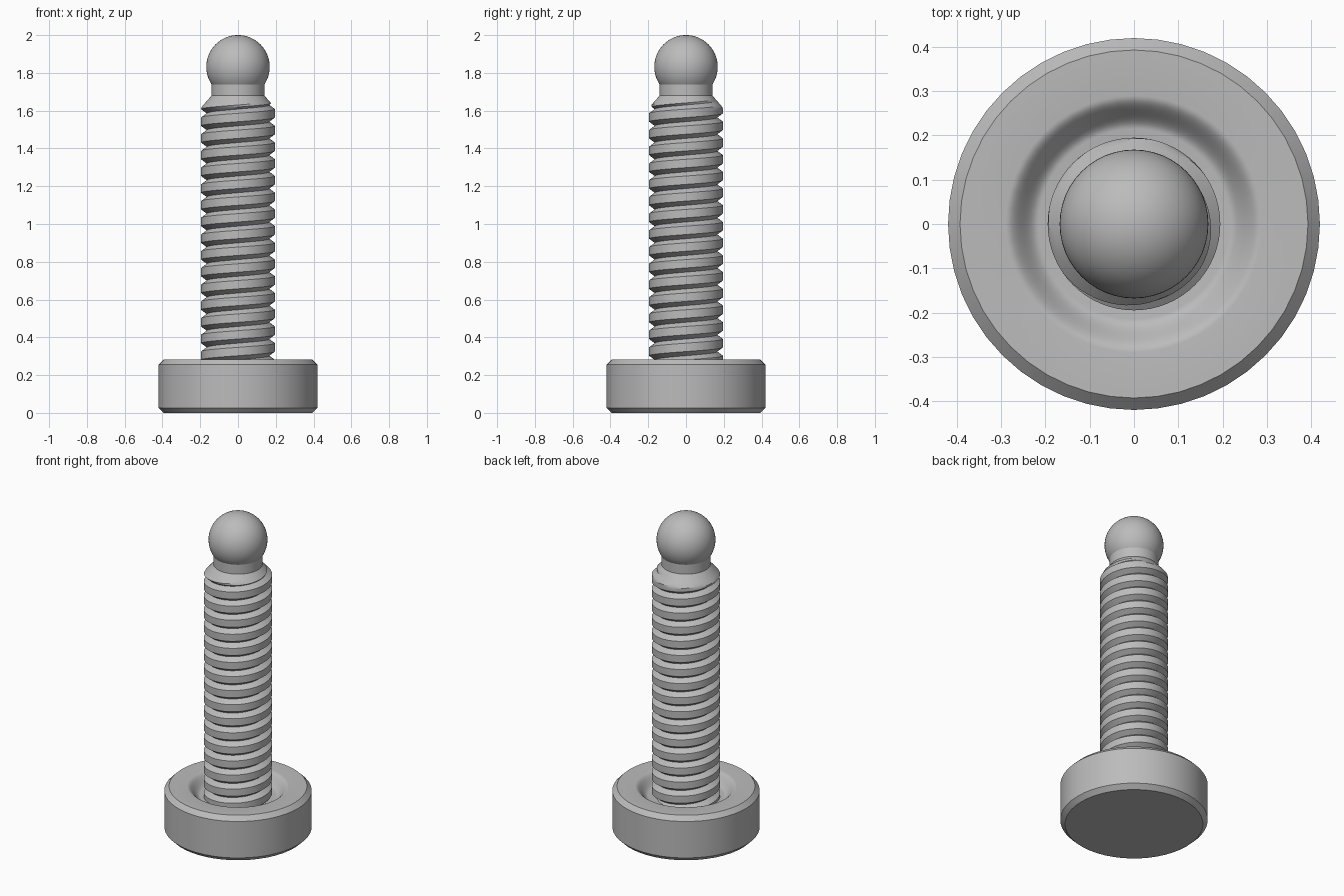
import bpy, bmesh
from math import sin, cos, pi, radians, floor

old = bpy.data.objects.get("Cube")
if old:
    bpy.data.objects.remove(old, do_unlink=True)

# One plain grey for the whole part
GREY = (0.5, 0.5, 0.5, 1.0)
steel = bpy.data.materials.new("grey steel")
steel.use_nodes = True
steel.diffuse_color = GREY
steel.node_tree.nodes["Principled BSDF"].inputs["Base Color"].default_value = GREY


def finish(bm, name, angle=30):
    bmesh.ops.remove_doubles(bm, verts=bm.verts, dist=0.0002)
    bmesh.ops.dissolve_degenerate(bm, edges=bm.edges, dist=0.0002)
    bmesh.ops.recalc_face_normals(bm, faces=bm.faces)
    mesh = bpy.data.meshes.new(name)
    bm.to_mesh(mesh)
    bm.free()
    mesh.materials.append(steel)
    obj = bpy.data.objects.new(name, mesh)
    bpy.context.collection.objects.link(obj)
    bpy.ops.object.select_all(action="DESELECT")
    obj.select_set(True)
    bpy.context.view_layer.objects.active = obj
    bpy.ops.object.shade_smooth_by_angle(angle=radians(angle))
    return obj


def lathe(name, profile, steps):
    """Spin a radius/height profile around the z axis."""
    bm = bmesh.new()
    verts = [bm.verts.new((r, 0, z)) for r, z in profile]
    edges = [bm.edges.new(pair) for pair in zip(verts, verts[1:])]
    bmesh.ops.spin(bm, geom=verts + edges, cent=(0, 0, 0), axis=(0, 0, 1),
                   angle=2 * pi, steps=steps, use_merge=False)
    return finish(bm, name)


# Foot: chamfered disc with a rounded recess around the shaft
TOP, FLOOR = 0.283, 0.223
FOOT_R, CHAMFER = 0.42, 0.027
foot = [(0, 0), (FOOT_R - CHAMFER, 0), (FOOT_R, CHAMFER),
        (FOOT_R, TOP - CHAMFER), (FOOT_R - CHAMFER, TOP)]
for i in range(13):
    t = i / 12
    foot.append((0.29 - 0.075 * t, FLOOR + (TOP - FLOOR) * (1 + cos(pi * t)) / 2))
foot.append((0, FLOOR))
lathe("foot_disc", foot, 48)

# Threaded shaft: right-hand helix, clipped by a cone at the top
PITCH, CREST, ROOT = 0.0885, 0.195, 0.165
Z_LOW, Z_HIGH = FLOOR - 0.01, 1.68
CREST_Z = 1.586
SIDES, ROWS = 64, 8


def thread_radius(phase, z):
    d = abs(phase - floor(phase + 0.5))
    r = CREST - (CREST - ROOT) * max(0.0, (d - 0.25) / 0.25)
    return min(r, 0.14 + (Z_HIGH - z) * 0.87)


bm = bmesh.new()
start = floor((Z_LOW - CREST_Z) / PITCH) - 1
count = (floor((Z_HIGH - Z_LOW) / PITCH) + 4) * ROWS
grid = []
for s in range(SIDES + 1):
    a = 2 * pi * s / SIDES
    column = []
    for k in range(count + 1):
        z = CREST_Z + PITCH * (start + k / ROWS + s / SIDES)
        z = min(max(z, Z_LOW), Z_HIGH)
        phase = (z - CREST_Z) / PITCH - s / SIDES
        r = thread_radius(phase, z)
        column.append(bm.verts.new((r * cos(a), r * sin(a), z)))
    grid.append(column)
for left, right in zip(grid, grid[1:]):
    for k in range(count):
        bm.faces.new((left[k], right[k], right[k + 1], left[k + 1]))
finish(bm, "threaded_shaft", 25)

# Neck and ball tip
BALL_R, NECK_R = 0.168, 0.14
BALL_Z = 2 - BALL_R
lathe("neck", [(0, 1.67), (NECK_R, 1.67), (NECK_R, 1.76), (0, 1.76)], 48)
bm = bmesh.new()
bmesh.ops.create_uvsphere(bm, u_segments=48, v_segments=32, radius=BALL_R)
bmesh.ops.translate(bm, verts=bm.verts, vec=(0, 0, BALL_Z))
finish(bm, "ball_tip")
